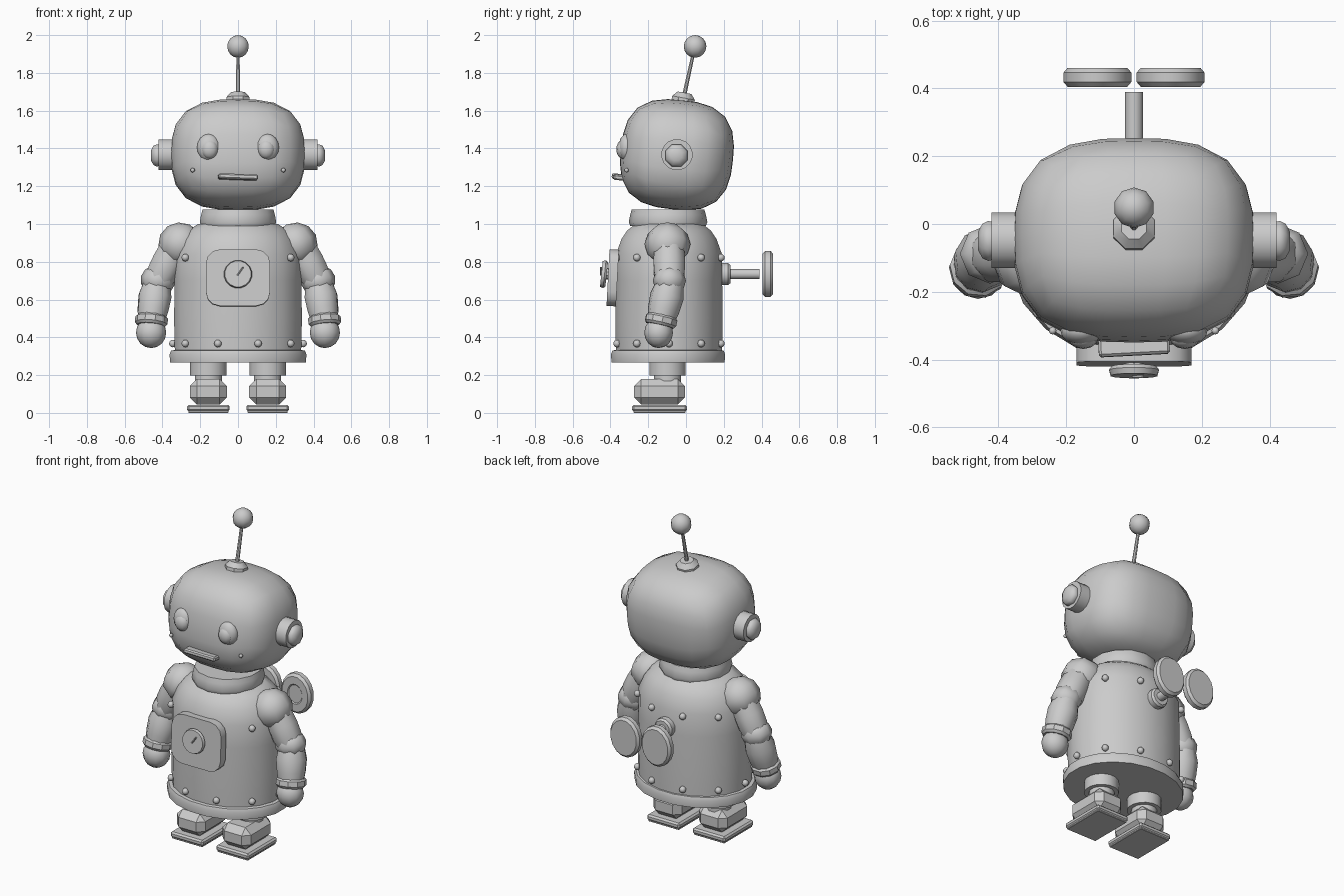
import bpy, bmesh, math
from mathutils import Vector, Matrix, Euler

if "Cube" in bpy.data.objects:
    bpy.data.objects.remove(bpy.data.objects["Cube"])


def finish(name, bm, mat=Matrix(), angle=35):
    bmesh.ops.transform(bm, matrix=mat, verts=bm.verts)
    bmesh.ops.recalc_face_normals(bm, faces=bm.faces)
    me = bpy.data.meshes.new(name)
    bm.to_mesh(me)
    bm.free()
    me.shade_smooth()
    me.set_sharp_from_angle(angle=math.radians(angle))
    ob = bpy.data.objects.new(name, me)
    bpy.context.collection.objects.link(ob)
    return ob


def place(loc, rot=(0, 0, 0), scale=(1, 1, 1)):
    return Matrix.LocRotScale(Vector(loc), Euler([math.radians(a) for a in rot]), Vector(scale))


def lathe(name, profile, mat, n=16, angle=35):
    """Closed solid from (radius, height) points turned about z."""
    bm = bmesh.new()
    rings = [[bm.verts.new((r * math.cos(2 * math.pi * (i + .5) / n),
                            r * math.sin(2 * math.pi * (i + .5) / n), z)) for i in range(n)]
             for r, z in profile]
    for a, b in zip(rings, rings[1:]):
        for i in range(n):
            bm.faces.new((a[i], a[(i + 1) % n], b[(i + 1) % n], b[i]))
    bm.faces.new(rings[0])
    bm.faces.new(rings[-1])
    return finish(name, bm, mat, angle)


def between(name, p, q, profile, n=10, angle=35):
    """Turned part from p to q; profile heights run 0..1."""
    p, q = Vector(p), Vector(q)
    d = q - p
    mat = Matrix.Translation(p) @ d.to_track_quat('Z', 'Y').to_matrix().to_4x4()
    return lathe(name, [(r, h * d.length) for r, h in profile], mat, n, angle)


def ball(name, loc, scale, u=10, v=7, rot=(0, 0, 0), angle=60):
    bm = bmesh.new()
    bmesh.ops.create_uvsphere(bm, u_segments=u, v_segments=v, radius=1)
    return finish(name, bm, place(loc, rot, scale), angle)


def block(name, loc, size, bevel, rot=(0, 0, 0), seg=1, edges=None, angle=30):
    bm = bmesh.new()
    bmesh.ops.create_cube(bm, size=1, matrix=place((0, 0, 0), scale=size))
    es = [e for e in bm.edges if edges is None or edges(e)]
    bmesh.ops.bevel(bm, geom=es, offset=bevel, segments=seg, affect='EDGES', profile=.5)
    return finish(name, bm, place(loc, rot), angle)


CY = -0.095  # depth of the body axis

# Head: rounded cube tipped slightly back
bm = bmesh.new()
bmesh.ops.create_cube(bm, size=2)
bmesh.ops.subdivide_edges(bm, edges=bm.edges[:], cuts=5, use_grid_fill=True)
for v in bm.verts:
    v.co = Vector([math.tan(c * math.pi / 4) for c in v.co])
    v.co /= sum(abs(c) ** 2.8 for c in v.co) ** (1 / 2.8)
finish("head", bm, place((0, -.048, 1.367), (-6, 0, 0), (.355, .298, .29)), 60)

# Face
for s in (-1, 1):
    ball("eye_rim", (s * .155, -.315, 1.405), (.062, .042, .072), 16, 8)
    ball("eye", (s * .15, -.335, 1.395), (.045, .034, .05), 12, 8)
    ball("cheek_dot", (s * .24, -.315, 1.285), (.012, .012, .012), 8, 5)
block("mouth", (0, -.358, 1.249), (.21, .06, .028), .007, (-6, 2, 3))

# Ears
for s in (-1, 1):
    between("ear", (s * .31, -.048, 1.367), (s * .42, -.048, 1.367), [(.083, 0), (.083, 1)], 16)
    between("ear_cap", (s * .41, -.05, 1.363), (s * .46, -.05, 1.363),
            [(.058, 0), (.064, .4), (.055, .75), (.03, 1)], 8, 50)

# Antenna
between("antenna_base", (0, -.018, 1.64), (0, -.008, 1.695), [(.066, 0), (.066, .5), (.04, 1)], 8)
between("antenna_rod", (0, -.01, 1.68), (0, .045, 1.93), [(.012, 0), (.009, 1)], 8)
ball("antenna_ball", (0, .048, 1.94), (.06, .06, .06), 10, 8)

# Body, hem and collar
lathe("body", [(.284, .3), (.288, .5), (.285, .7), (.284, .84), (.255, .92), (.225, .965), (.18, 1.0)],
      place((0, CY + .005, 0), scale=(1.19, 1, 1)), 20)
lathe("hem", [(.303, .267), (.306, .31), (.298, .33), (.27, .335)],
      place((0, CY, 0), scale=(1.2, 1, 1)), 20)
lathe("collar", [(.2, .99), (.208, 1.01), (.2, 1.05), (.192, 1.078), (.15, 1.078)],
      place((0, CY, 0)), 14)

# Rivets around the body
for z in (.367, .822):
    for i in range(10):
        a = math.radians(18 + 36 * i)
        ball("rivet", (.345 * math.sin(a), CY + .005 - .289 * math.cos(a), z), (.02, .02, .02), 8, 6)

# Chest panel with dial
block("chest_panel", (0, -.388, .715), (.34, .05, .3), .075, (-3, 0, 0), 3,
      lambda e: abs((e.verts[0].co - e.verts[1].co).y) > .01, 40)
between("dial_stem", (0, -.39, .735), (0, -.43, .737), [(.03, 0), (.03, 1)], 10)
between("dial", (0, -.42, .733), (0, -.448, .736), [(.066, 0), (.075, .4), (.07, 1)], 16)
block("dial_needle", (.012, -.45, .75), (.008, .01, .055), .002, (0, 35, 0))

# Wind-up key
between("key_socket", (0, .17, .735), (0, .235, .735), [(.06, 0), (.06, .8), (.05, 1)], 12)
between("key_shaft", (0, .22, .735), (0, .39, .735), [(.027, 0), (.027, 1)], 12)
for s in (-1, 1):
    lathe("key_wing", [(.088, -.028), (.1, -.014), (.1, .014), (.088, .028), (.05, .028), (.045, .023)],
          place((s * .108, .433, .736), (90, 0, 0), (1.02, 1.24, 1)), 16)

# Arms
for s in (-1, 1):
    def at(x, y, z):
        return (s * x, y, z)
    ball("shoulder", at(.305, -.098, .893), (.118, .122, .115), 8, 6, (0, -s * 25, 0))
    between("upper_arm", at(.34, -.09, .86), at(.425, -.088, .69),
            [(.085, 0), (.09, .35), (.088, .7), (.075, 1)], 8, 60)
    ball("elbow", at(.425, -.088, .7), (.092, .088, .08), 8, 6, (0, -s * 15, 0))
    between("forearm", at(.43, -.085, .68), at(.457, -.13, .5),
            [(.075, 0), (.09, .35), (.084, .75), (.075, 1)], 10, 60)
    between("cuff", at(.456, -.126, .515), at(.461, -.138, .462),
            [(.076, 0), (.087, .2), (.087, .75), (.076, 1)], 10, 30)
    ball("hand", at(.46, -.145, .425), (.08, .076, .082), 12, 8)

# Legs and feet
for s in (-1, 1):
    x = s * .157
    lathe("thigh", [(.098, .197), (.098, .28)], place((x, CY - .003, 0)), 16)
    lathe("shin", [(.074, .12), (.074, .21)], place((x, CY - .003, 0)), 12)
    block("foot", (x, -.14, .112), (.196, .27, .136), .038)
    block("sole", (x, -.14, .025), (.226, .29, .036), .01)
    block("sole_pad", (x, -.14, .01), (.212, .276, .02), .003)
